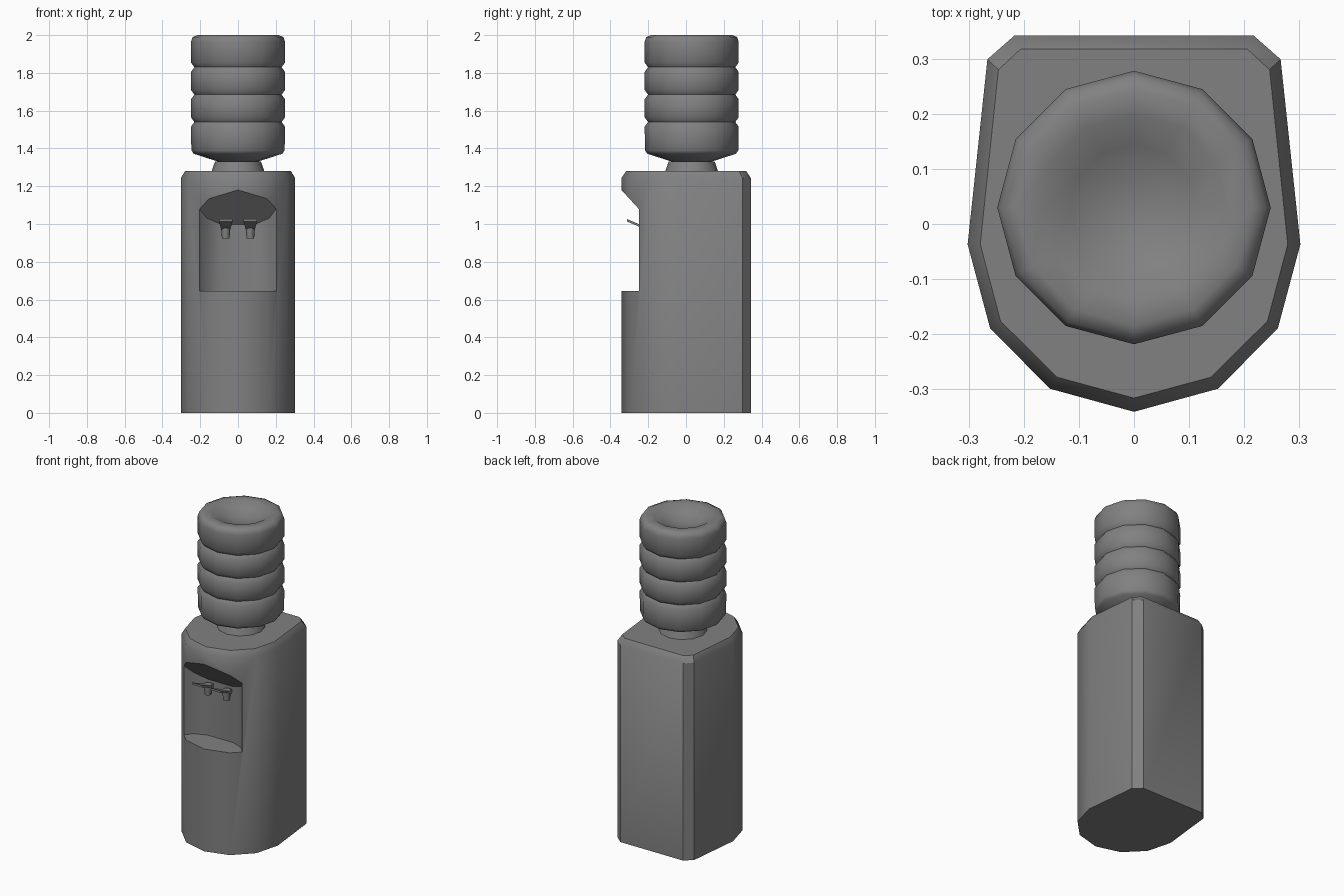
import bpy, bmesh, math
from mathutils import Vector

if "Cube" in bpy.data.objects:
    bpy.data.objects.remove(bpy.data.objects["Cube"])

grey = bpy.data.materials.new("grey")
grey.diffuse_color = (0.22, 0.22, 0.22, 1)
grey.use_nodes = True
grey.node_tree.nodes["Principled BSDF"].inputs["Base Color"].default_value = grey.diffuse_color


def finish(name, bm, smooth=35):
    bmesh.ops.recalc_face_normals(bm, faces=bm.faces)
    me = bpy.data.meshes.new(name)
    bm.to_mesh(me)
    bm.free()
    ob = bpy.data.objects.new(name, me)
    bpy.context.collection.objects.link(ob)
    me.materials.append(grey)
    if smooth:
        shade(ob, smooth)
    return ob


def shade(ob, angle):
    bpy.ops.object.select_all(action='DESELECT')
    ob.select_set(True)
    bpy.context.view_layer.objects.active = ob
    bpy.ops.object.shade_smooth_by_angle(angle=math.radians(angle))


def loft(bm, rings):
    """Skin a stack of equal-length rings and cap both ends."""
    loops = [[bm.verts.new(p) for p in r] for r in rings]
    n = len(loops[0])
    for a, b in zip(loops, loops[1:]):
        for i in range(n):
            j = (i + 1) % n
            bm.faces.new((a[i], a[j], b[j], b[i]))
    bm.faces.new(loops[0])
    bm.faces.new(loops[-1])


def lathe(name, profile, sides, centre, smooth):
    bm = bmesh.new()
    loft(bm, [[(centre[0] + r * math.sin(2 * math.pi * i / sides),
                centre[1] + r * math.cos(2 * math.pi * i / sides), z)
               for i in range(sides)] for r, z in profile])
    return finish(name, bm, smooth)


def mirrored(half):
    """Complete an outline whose right half starts and may end off the axis."""
    return half + [(-x, y) for x, y in reversed(half) if x > 0]


# cabinet with a chamfered top rim
outer = mirrored([(0, -.342), (.153, -.30), (.262, -.19), (.303, -.037), (.267, .30), (.218, .343)])
inner = mirrored([(0, -.317), (.14, -.279), (.243, -.177), (.28, -.037), (.247, .281), (.206, .319)])
bm = bmesh.new()
loft(bm, [[(x, y, 0) for x, y in outer],
          [(x, y, 1.243) for x, y in outer],
          [(x, y, 1.28) for x, y in inner]])
cabinet = finish("cabinet", bm, 0)

# dispensing alcove: curved back, flat floor, ceiling rising to the front
plan = mirrored([(.29, -.353), (.203, -.25), (.165, -.205), (.09, -.175)])
bm = bmesh.new()
loft(bm, [[(x, y, .645) for x, y in plan],
          [(x, y, 1.08 - (y + .25) * 1.09) for x, y in plan]])
cutter = finish("alcove_cutter", bm, 0)
cutter.hide_render = True
cutter.hide_viewport = True
cut = cabinet.modifiers.new("alcove", 'BOOLEAN')
cut.operation = 'DIFFERENCE'
cut.solver = 'EXACT'
cut.object = cutter
bpy.context.view_layer.objects.active = cabinet
bpy.ops.object.modifier_apply(modifier="alcove")
bpy.data.objects.remove(cutter)
shade(cabinet, 35)

# collar holding the bottle
lathe("collar", [(.14, 1.278), (.122, 1.33), (.08, 1.335)], 12, (0, .03), 35)

# ribbed bottle with a dished end
profile = [(.07, 1.32), (.12, 1.335), (.235, 1.372), (.247, 1.39)]
for z in (1.54, 1.685, 1.83):
    profile += [(.249, z - .025), (.231, z), (.249, z + .025)]
profile += [(.249, 1.965), (.24, 1.99), (.215, 2.0), (.17, 1.997), (.115, 1.965), (.05, 1.945), (.01, 1.942)]
lathe("bottle", profile, 12, (0, .03), 50)

# pair of taps: tapered lever and spout
for side, sx in (("left", -1), ("right", 1)):
    cx = .065 * sx
    bm = bmesh.new()
    loft(bm, [[(cx + s * w, y, z + t) for s, t in ((-1, 0), (1, 0), (1, .013), (-1, .013))]
              for w, y, z in ((.036, -.312, 1.013), (.024, -.215, .972))])
    finish(side + "_tap_lever", bm, 30)
    lathe(side + "_tap_spout", [(.02, .922), (.025, .985)], 8, (cx, -.207), 50)
    bm = bmesh.new()
    bmesh.ops.create_cube(bm, size=1)
    for v in bm.verts:
        v.co = Vector((v.co.x * .03 + cx, v.co.y * .05 - .185, v.co.z * .025 + .968))
    finish(side + "_tap_mount", bm, 30)
